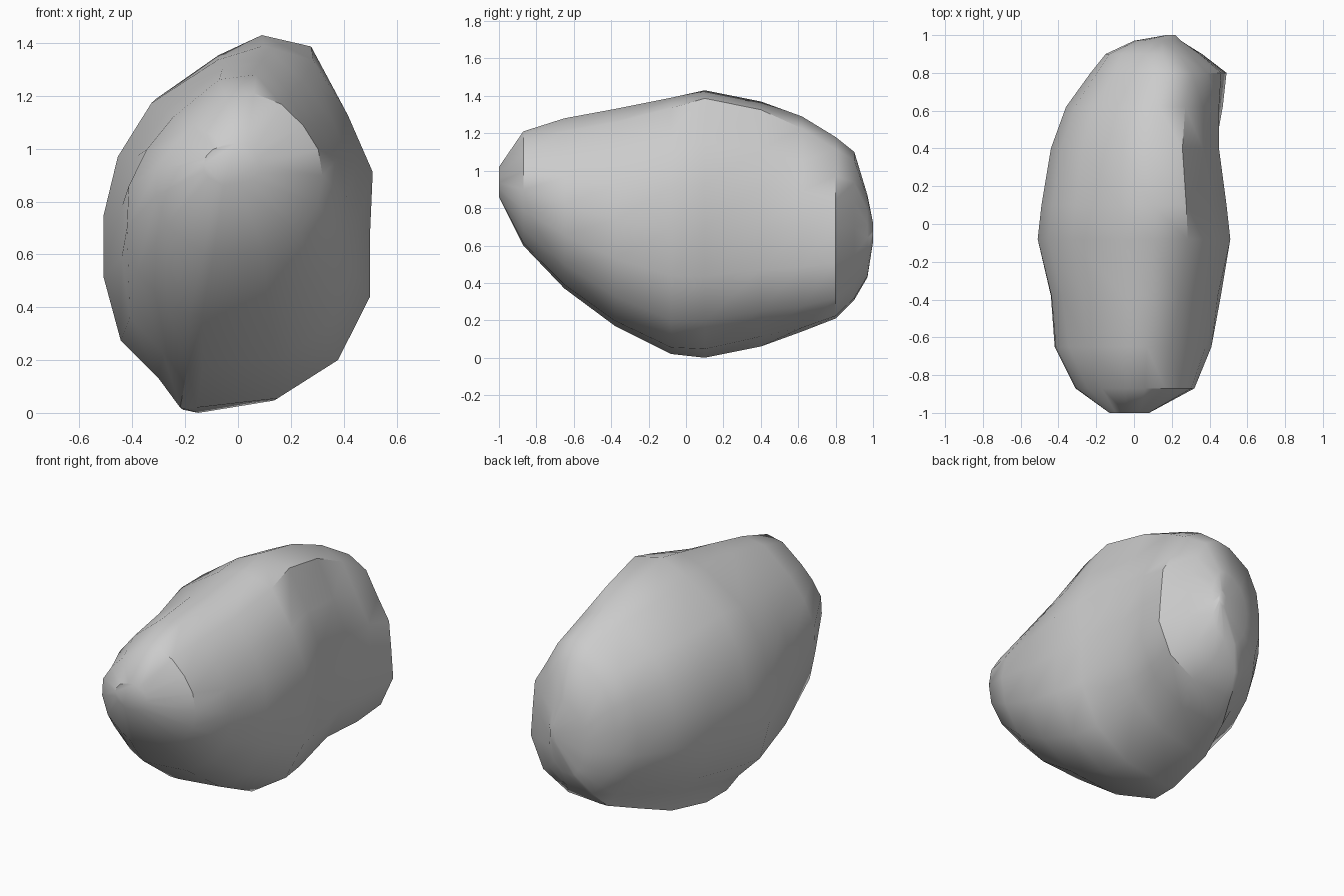
import bpy, bmesh, math

if "Cube" in bpy.data.objects:
    bpy.data.objects.remove(bpy.data.objects["Cube"])

# Front outline of the boulder (x, z), counter-clockwise from the bottom
outline = [(-.22, .01), (-.16, 0), (.14, .04), (.37, .18), (.49, .43), (.475, .69),
           (.51, .93), (.42, 1.16), (.29, 1.40), (.09, 1.43), (-.08, 1.34),
           (-.32, 1.18), (-.45, .98), (-.51, .75), (-.50, .52), (-.43, .28), (-.29, .15)]

# Slices along the length: y, x min, x max, z min, z max, roundness,
# then corner fullness (upper right, upper left, lower left, lower right)
slices = [(-1.0, -.13, .08, .86, 1.02, .8, 0, 0, 0, 0),
          (-.87, -.31, .32, .60, 1.21, .8, -.06, -.18, .08, 0),
          (-.65, -.42, .41, .37, 1.28, .8, -.10, -.14, .12, 0),
          (-.38, -.44, .46, .17, 1.33, .6, -.07, -.06, .14, 0),
          (-.08, -.51, .51, .02, 1.39, .3, -.03, 0, .05, 0),
          (.10, -.49, .49, .00, 1.43, .1, -.02, 0, 0, -.03),
          (.40, -.44, .45, .06, 1.37, 0, -.05, 0, 0, -.05),
          (.62, -.36, .47, .14, 1.29, .1, -.12, 0, 0, .03),
          (.80, -.23, .49, .21, 1.18, .2, -.15, .03, .05, .05),
          (.90, -.15, .36, .31, 1.10, .3, -.10, .05, .05, .05),
          (.97, .00, .25, .43, .87, .4, 0, 0, 0, 0),
          (1.0, .17, .22, .62, .72, .5, 0, 0, 0, 0)]


def section(y, x0, x1, z0, z1, rounding, *corners):
    """Outline blended toward an ellipse, corners filled or cut, fitted to extents."""
    pts = []
    for x, z in outline:
        u, v = x / .51, z / .715 - 1
        a = math.atan2(v, u)
        quadrant = int(a % (2 * math.pi) // (math.pi / 2))
        k = 1 + corners[quadrant] * abs(math.sin(2 * a))
        u, v = (k * (p + (q - p) * rounding) for p, q in ((u, math.cos(a)), (v, math.sin(a))))
        pts.append((max(-1, min(1, u)), max(-1, min(1, v))))
    ua, ub = min(p[0] for p in pts), max(p[0] for p in pts)
    va, vb = min(p[1] for p in pts), max(p[1] for p in pts)
    return [(x0 + (u - ua) / (ub - ua) * (x1 - x0), y,
             z0 + (v - va) / (vb - va) * (z1 - z0)) for u, v in pts]


# Loft the slices into one closed boulder
bm = bmesh.new()
rings = [[bm.verts.new(p) for p in section(*s)] for s in slices]
n = len(outline)
for a, b in zip(rings, rings[1:]):
    for i in range(n):
        j = (i + 1) % n
        bm.faces.new((a[i], a[j], b[j], b[i]))
bm.faces.new(rings[0])
bm.faces.new(rings[-1])
bmesh.ops.recalc_face_normals(bm, faces=bm.faces)

mesh = bpy.data.meshes.new("boulder")
bm.to_mesh(mesh)
bm.free()
boulder = bpy.data.objects.new("boulder", mesh)
bpy.context.collection.objects.link(boulder)

# Soft stone surface with the hard fracture edges kept
bpy.context.view_layer.objects.active = boulder
boulder.select_set(True)
bpy.ops.object.shade_smooth_by_angle(angle=math.radians(40))
